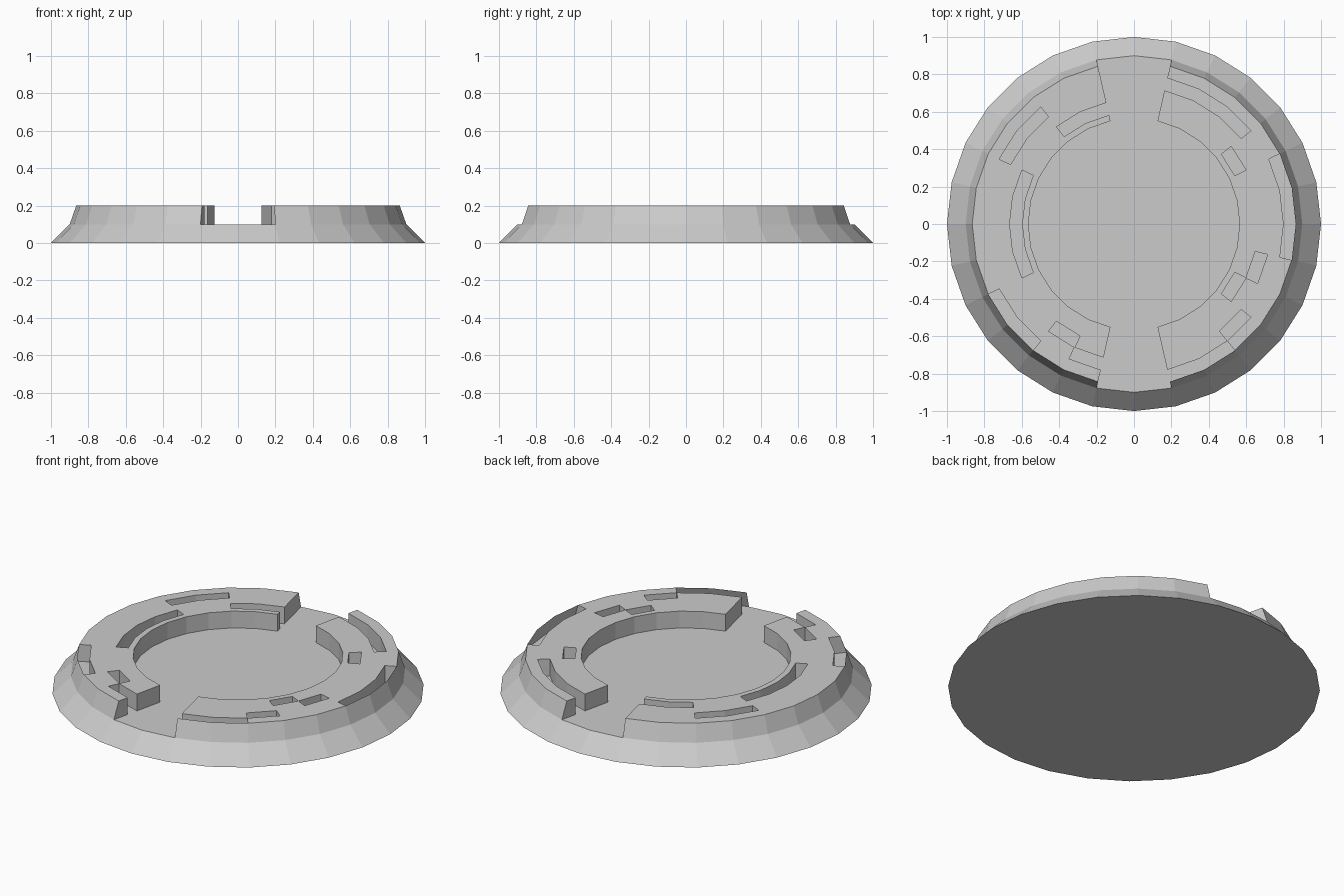
import bpy
import bmesh
from math import cos, sin, tau

SIDES = 28
BASE_TOP, RING_TOP = 0.1, 0.2
LOW_RADII = [0.565, 0.598, 0.665, 0.733, 0.8, 0.9]
TOP_RADII = LOW_RADII[:-1] + [0.865]
OUTER = len(LOW_RADII) - 2  # index of the outermost track

cube = bpy.data.objects.get("Cube")
if cube:
    bpy.data.objects.remove(cube, do_unlink=True)

grey = bpy.data.materials.new("light_grey")
grey.use_nodes = True
grey.diffuse_color = (0.6, 0.6, 0.6, 1)
grey.node_tree.nodes["Principled BSDF"].inputs["Base Color"].default_value = (0.6, 0.6, 0.6, 1)


def make_object(name, bm):
    mesh = bpy.data.meshes.new(name)
    bm.to_mesh(mesh)
    bm.free()
    mesh.materials.append(grey)
    obj = bpy.data.objects.new(name, mesh)
    bpy.context.collection.objects.link(obj)
    return obj


# Bevelled base disc
bm = bmesh.new()
bmesh.ops.create_cone(bm, cap_ends=True, segments=SIDES, radius1=1, radius2=0.9, depth=BASE_TOP)
bmesh.ops.translate(bm, verts=bm.verts, vec=(0, 0, BASE_TOP / 2))
make_object("base_disc", bm)

# Two openings in the ring, front and back
gap = {6, 7, 20, 21}
# Slots cut into the ring: track, first segment, last segment
slots = [
    (1, 8, 10), (3, 10, 12), (1, 12, 16), (4, 16, 18),
    (2, 18, 19), (3, 19, 20), (4, 22, 24), (3, 24, 25),
    (1, 25, 26), (2, 26, 27), (4, 27, 30), (1, 2, 3), (3, 3, 6),
]
empty = {(k % SIDES, track) for track, a, b in slots for k in range(a, b)}


def solid(k, i):
    k %= SIDES
    return 0 <= i <= OUTER and k not in gap and (k, i) not in empty


# Raised ring made of solid cells; the outer skin runs past the outer slots
bm = bmesh.new()
verts = {}


def vert(k, i, top):
    key = (k % SIDES, i, top)
    if key not in verts:
        r = (TOP_RADII if top else LOW_RADII)[i]
        a = tau * k / SIDES
        verts[key] = bm.verts.new((r * cos(a), r * sin(a), RING_TOP if top else BASE_TOP))
    return verts[key]


def wall(a, b):
    bm.faces.new([vert(*b, True), vert(*a, True), vert(*a, False), vert(*b, False)])


for k in range(SIDES):
    if k in gap:
        continue
    for i in range(OUTER + 1):
        corners = [(k, i), (k, i + 1), (k + 1, i + 1), (k + 1, i)]
        neighbours = [(k - 1, i), (k, i + 1), (k + 1, i), (k, i - 1)]
        if solid(k, i):
            bm.faces.new([vert(*c, True) for c in corners])
            for n, other in enumerate(neighbours):
                if not solid(*other):
                    wall(corners[n], corners[(n + 1) % 4])
        elif i == OUTER:
            wall(corners[1], corners[2])
make_object("slotted_ring", bm)
